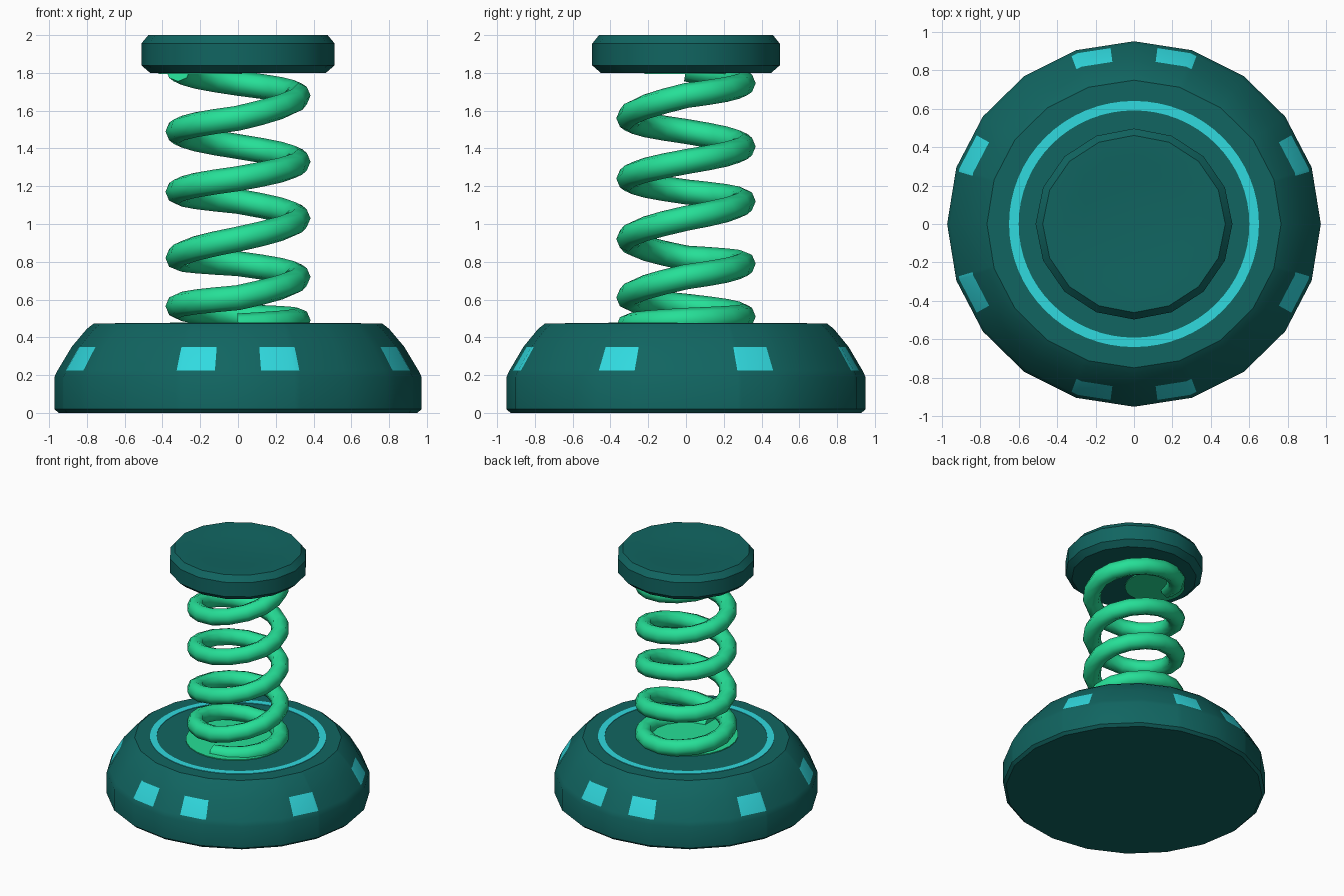
import bpy, bmesh, math
from mathutils import Vector

if "Cube" in bpy.data.objects:
    bpy.data.objects.remove(bpy.data.objects["Cube"])


def material(name, rgb):
    m = bpy.data.materials.new(name)
    m.diffuse_color = (*rgb, 1)
    m.use_nodes = True
    m.node_tree.nodes["Principled BSDF"].inputs["Base Color"].default_value = m.diffuse_color
    return m


TEAL = material("dark teal", (0.0055, 0.130, 0.119))
GREEN = material("spring green", (0.019, 0.74, 0.31))
CYAN = material("bright cyan", (0.03, 0.70, 0.74))


def finish(name, bm, mats, angle=35):
    bmesh.ops.recalc_face_normals(bm, faces=bm.faces)
    me = bpy.data.meshes.new(name)
    bm.to_mesh(me)
    bm.free()
    for m in mats:
        me.materials.append(m)
    ob = bpy.data.objects.new(name, me)
    bpy.context.collection.objects.link(ob)
    bpy.ops.object.select_all(action='DESELECT')
    ob.select_set(True)
    bpy.context.view_layer.objects.active = ob
    bpy.ops.object.shade_smooth_by_angle(angle=math.radians(angle))
    return ob


def bridge(bm, rings, closed=False):
    pairs = list(zip(rings, rings[1:] + rings[:1])) if closed else list(zip(rings, rings[1:]))
    for a, b in pairs:
        n = len(a)
        for i in range(n):
            j = (i + 1) % n
            bm.faces.new((a[i], a[j], b[j], b[i]))


def lathe(profile, sides, y_scale=1.0, centre=(0, 0), closed=False):
    bm = bmesh.new()
    rings = [[bm.verts.new((centre[0] + r * math.cos(math.tau * i / sides),
                            centre[1] + r * y_scale * math.sin(math.tau * i / sides), z))
              for i in range(sides)] for r, z in profile]
    bridge(bm, rings, closed)
    if not closed:
        bm.faces.new(rings[0])
        bm.faces.new(rings[-1])
    return bm


# Domed base with eight windows cut into its sloping side
WINDOWS = (23, 76, 104, 157)          # degrees, repeated on the opposite side
HALF = 6.4
bm = lathe([(0.95, 0), (0.972, 0.02), (0.972, 0.19), (0.955, 0.225), (0.88, 0.35),
            (0.80, 0.445), (0.765, 0.472)], 20, 0.978)
for w in WINDOWS:
    for edge in (w - HALF, w + HALF):
        a = math.radians(edge)
        bmesh.ops.bisect_plane(bm, geom=bm.verts[:] + bm.edges[:] + bm.faces[:],
                               plane_co=(0, 0, 0), plane_no=(-math.sin(a), math.cos(a), 0))
for f in bm.faces:
    c = f.calc_center_median()
    a = math.degrees(math.atan2(c.y, c.x)) % 180
    if 0.225 < c.z < 0.35 and any(abs(a - w) < HALF for w in WINDOWS):
        f.material_index = 1
finish("base", bm, [TEAL, CYAN])

# Painted ring on the base top
finish("base_ring", lathe([(0.60, 0.467), (0.65, 0.467), (0.65, 0.476), (0.60, 0.476)],
                          64, 0.985, closed=True), [CYAN])

# Green footing plates where the spring meets the base and the cap
finish("lower_spring_plate", lathe([(0.37, 0.470), (0.37, 0.479)], 24, centre=(0.01, -0.04)), [GREEN])
finish("upper_spring_plate", lathe([(0.22, 1.793), (0.22, 1.801)], 24, centre=(-0.2, 0.0)), [GREEN])

# Coil spring: one height for each quarter turn, starting at the front
HEIGHTS = [0.46, 0.49, 0.51, 0.565, 0.61, 0.72, 0.79, 0.82, 0.92, 1.03, 1.12,
           1.17, 1.24, 1.33, 1.41, 1.49, 1.56, 1.68, 1.745, 1.82]
STEPS = 4
path = []
for k in range((len(HEIGHTS) - 1) * STEPS + 1):
    q, t = divmod(k, STEPS)
    nxt = HEIGHTS[min(q + 1, len(HEIGHTS) - 1)]
    a = math.radians(-90 + 90 * k / STEPS)
    path.append(Vector((0.318 * math.cos(a), 0.303 * math.sin(a),
                        HEIGHTS[q] + (nxt - HEIGHTS[q]) * t / STEPS)))
bm = bmesh.new()
rings = []
for i, p in enumerate(path):
    tangent = (path[min(i + 1, len(path) - 1)] - path[max(i - 1, 0)]).normalized()
    out = Vector((p.x, p.y, 0)).normalized()
    up = tangent.cross(out).normalized()
    rings.append([bm.verts.new(p + 0.066 * (out * math.cos(math.tau * j / 8) + up * math.sin(math.tau * j / 8)))
                  for j in range(8)])
bridge(bm, rings)
bm.faces.new(rings[0])
bm.faces.new(rings[-1])
finish("coil_spring", bm, [GREEN], 60)

# Round cap with a shallow dish on top
finish("top_cap", lathe([(0.465, 1.80), (0.512, 1.84), (0.512, 1.955), (0.475, 2.0),
                         (0.34, 1.998), (0.27, 1.99)], 16, 0.97), [TEAL])
